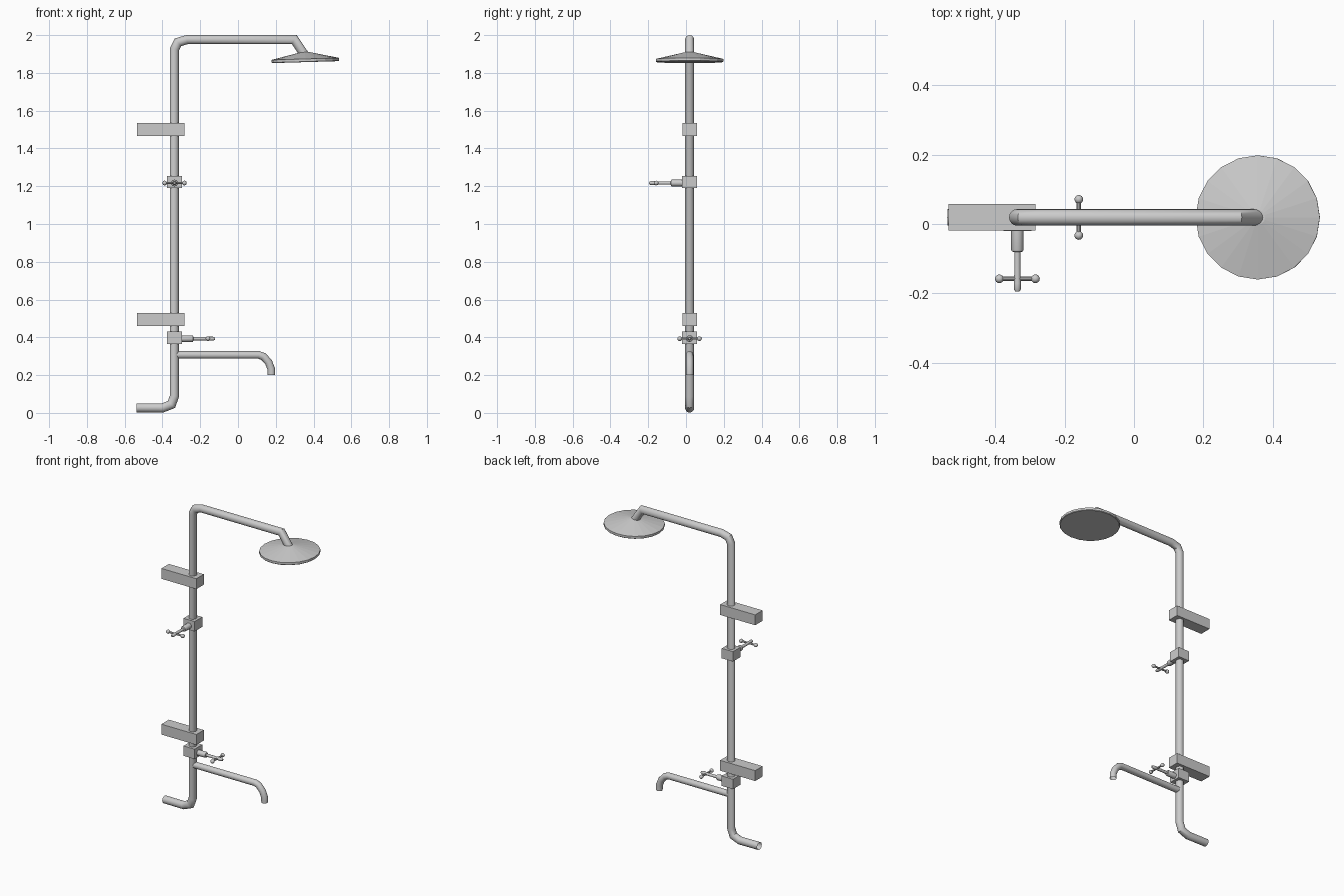
import bpy, bmesh
from math import cos, sin, pi, radians
from mathutils import Vector, Matrix

if "Cube" in bpy.data.objects:
    bpy.data.objects.remove(bpy.data.objects["Cube"])

PX, PY = -0.336, 0.019   # riser axis


def finish(name, bm, smooth=True):
    bmesh.ops.recalc_face_normals(bm, faces=bm.faces)
    me = bpy.data.meshes.new(name)
    bm.to_mesh(me)
    bm.free()
    ob = bpy.data.objects.new(name, me)
    bpy.context.collection.objects.link(ob)
    if smooth:
        bpy.ops.object.select_all(action='DESELECT')
        ob.select_set(True)
        bpy.context.view_layer.objects.active = ob
        bpy.ops.object.shade_smooth_by_angle(angle=radians(35))
    return ob


def bridge(bm, rings):
    for a, b in zip(rings, rings[1:]):
        n = len(a)
        for i in range(n):
            bm.faces.new((a[i], a[(i + 1) % n], b[(i + 1) % n], b[i]))


def tube(name, path, r, sides=16):
    """Open pipe with mitred bends along an (x, z) path in the plane y = PY."""
    bm = bmesh.new()
    pts = [Vector(p) for p in path]
    dirs = [(b - a).normalized() for a, b in zip(pts, pts[1:])]
    rings = []
    for i, p in enumerate(pts):
        d0, d1 = dirs[max(i - 1, 0)], dirs[min(i, len(dirs) - 1)]
        t = (d0 + d1).normalized()
        n = Vector((-t.y, t.x)) / t.dot(d0)
        ring = []
        for k in range(sides):
            a = 2 * pi * k / sides
            q = p + n * r * cos(a)
            ring.append(bm.verts.new((q.x, PY + r * sin(a), q.y)))
        rings.append(ring)
    bridge(bm, rings)
    return finish(name, bm)


def lathe(name, profile, matrix, sides, smooth=True):
    """Capped solid of revolution about local z from (radius, height) pairs."""
    bm = bmesh.new()
    rings = [[bm.verts.new((r * cos(2 * pi * k / sides), r * sin(2 * pi * k / sides), h))
              for k in range(sides)] for r, h in profile]
    bridge(bm, rings)
    bm.faces.new(rings[0])
    bm.faces.new(rings[-1])
    bm.transform(matrix)
    return finish(name, bm, smooth)


def box(name, x0, x1, z, h, w):
    bm = bmesh.new()
    bmesh.ops.create_cube(bm, size=1)
    bm.transform(Matrix.Translation(((x0 + x1) / 2, PY, z)) @ Matrix.Diagonal((x1 - x0, w, h, 1)))
    return finish(name, bm, False)


def valve(name, z, angle):
    """Valve block with a cross handle pointing along the given heading."""
    box(name + "_block", PX - 0.04, PX + 0.04, z, 0.064, 0.078)
    base = Matrix.Translation((PX, PY, z - 0.005)) @ Matrix.Rotation(angle, 4, 'Z')
    out = base @ Matrix.Rotation(pi / 2, 4, 'Y')
    lathe(name + "_stem", [(0.018, 0.03), (0.018, 0.093), (0.016, 0.098), (0.009, 0.1),
                           (0.009, 0.165), (0.0105, 0.19), (0.01, 0.207), (0.006, 0.214)], out, 12)
    cross = base @ Matrix.Translation((0.177, 0, 0)) @ Matrix.Rotation(pi / 2, 4, 'X')
    lathe(name + "_crossbar", [(0.006, -0.052), (0.006, 0.052)], cross, 10)
    bm = bmesh.new()
    for s in (-1, 1):
        bmesh.ops.create_uvsphere(bm, u_segments=12, v_segments=8, radius=0.0125,
                                  matrix=cross @ Matrix.Translation((0, 0, 0.052 * s)))
    finish(name + "_handle_knobs", bm)


# Riser pipe from wall inlet up and over to the shower head
tube("riser_pipe", [(-0.538, 0.027), (-0.40, 0.026), (-0.352, 0.045), (PX, 0.09),
                    (PX, 1.926), (-0.318, 1.962), (-0.27, 1.976), (0.298, 1.976),
                    (0.352, 1.896)], 0.024)

# Bath spout
tube("spout", [(PX, 0.307), (0.11, 0.307), (0.135, 0.298), (0.162, 0.268),
               (0.176, 0.232), (0.177, 0.2)], 0.02)

# Shower head: shallow cone, slightly tilted
head = Matrix.Translation((0.357, PY, 1.857)) @ Matrix.Rotation(radians(-1.7), 4, 'Y')
lathe("shower_head", [(0.176, 0), (0.179, 0.003), (0.179, 0.017), (0.022, 0.053)], head, 20, False)

# Wall brackets
for label, z in (("upper", 1.5), ("lower", 0.494)):
    box(label + "_wall_bracket", -0.534, -0.284, z, 0.067, 0.076)

# Valves with cross handles
valve("upper_valve", 1.222, -pi / 2)
valve("lower_valve", 0.398, 0)
